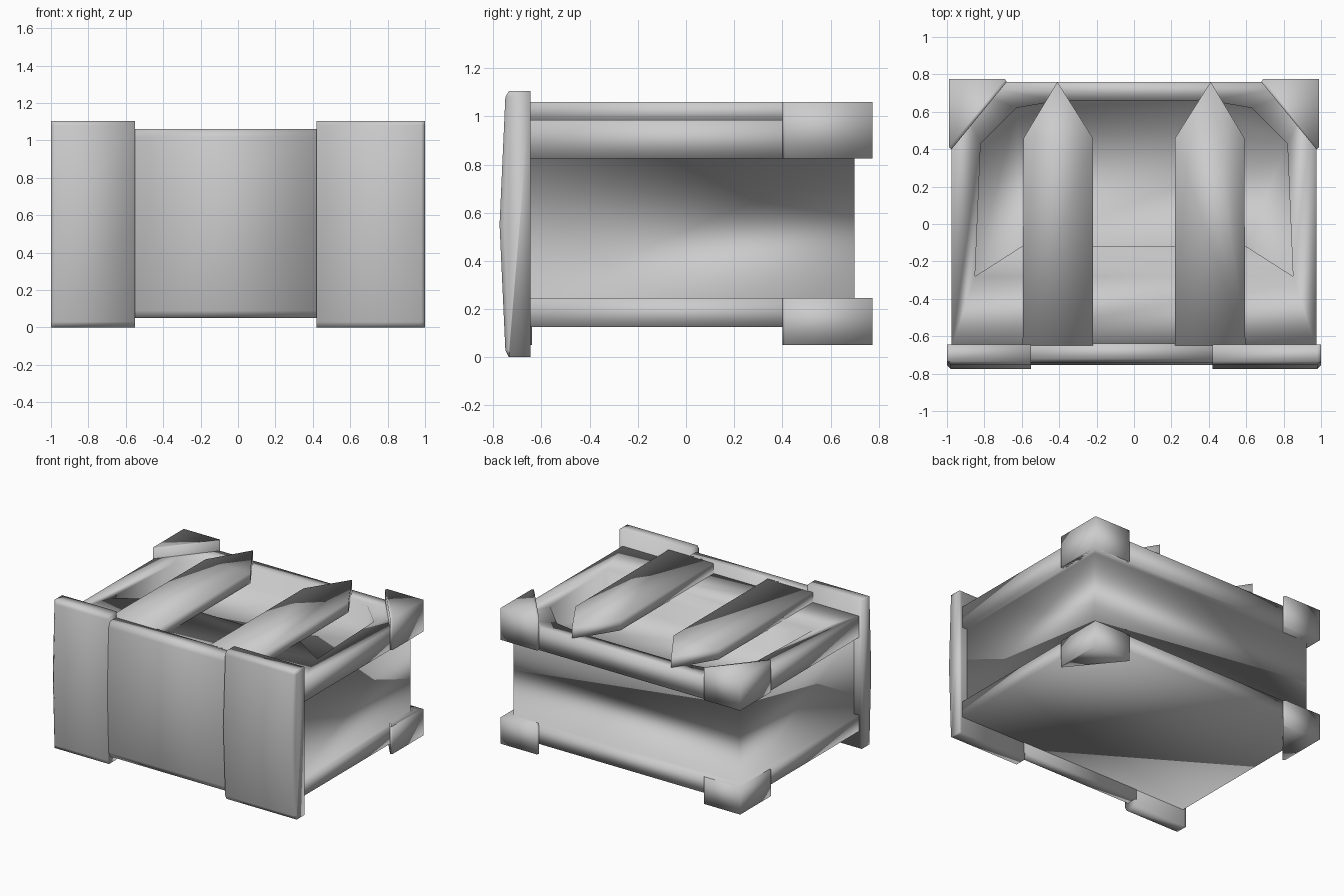
import bpy, bmesh
from mathutils import Vector

if "Cube" in bpy.data.objects:
    bpy.data.objects.remove(bpy.data.objects["Cube"])


def finish(name, bm):
    """Turn a bmesh into a fully smooth-shaded object."""
    bmesh.ops.recalc_face_normals(bm, faces=bm.faces)
    for f in bm.faces:
        f.smooth = True
    me = bpy.data.meshes.new(name)
    bm.to_mesh(me)
    bm.free()
    ob = bpy.data.objects.new(name, me)
    bpy.context.collection.objects.link(ob)
    return ob


def loft(name, loops):
    """Skin a stack of equal-length closed loops and cap both ends."""
    bm = bmesh.new()
    rings = [[bm.verts.new(Vector(p)) for p in loop] for loop in loops]
    bm.faces.new(rings[0][::-1])
    bm.faces.new(rings[-1])
    n = len(rings[0])
    for a, b in zip(rings, rings[1:]):
        for i in range(n):
            j = (i + 1) % n
            bm.faces.new((a[i], a[j], b[j], b[i]))
    return finish(name, bm)


def prism(name, pts, z0, z1):
    return loft(name, [[(x, y, z) for x, y in pts] for z in (z0, z1)])


def rect(x, y1, z):
    return [(-x, -0.66, z), (x, -0.66, z), (x, y1, z), (-x, y1, z)]


# Crate body: lower rim, recessed walls and upper rim as one skin
body = loft("crate_body", [rect(0.975, 0.76, 0.125), rect(0.975, 0.76, 0.245),
                           rect(0.935, 0.70, 0.245), rect(0.935, 0.70, 0.825),
                           rect(0.975, 0.76, 0.825), rect(0.975, 0.76, 0.985)])

# Chamfered recess in the top of the body
half = [(0.60, -0.12), (0.85, -0.28), (0.82, 0.43), (0.63, 0.62), (0.40, 0.66)]
opening = half + [(-x, y) for x, y in reversed(half)]
cutter = prism("recess_cutter", opening, 0.83, 1.2)
cutter.hide_render = True
mod = body.modifiers.new("recess", 'BOOLEAN')
mod.operation = 'DIFFERENCE'
mod.solver = 'EXACT'
mod.object = cutter
bpy.context.view_layer.objects.active = body
bpy.ops.object.modifier_apply(modifier=mod.name)
bpy.data.objects.remove(cutter)
body.data.polygons.foreach_set("use_smooth", [True] * len(body.data.polygons))

for side, s in (("left", -1), ("right", 1)):
    # Pointed top slat
    slat = [(s * x, y) for x, y in
            [(0.22, -0.65), (0.595, -0.65), (0.59, 0.46), (0.41, 0.76), (0.22, 0.46)]]
    prism("top_slat_" + side, slat, 0.98, 1.06)
    # Triangular corner blocks at the back, top and bottom
    tri = [(s * x, y) for x, y in
           [(0.99, 0.775), (0.69, 0.775), (0.68, 0.76), (0.975, 0.40), (0.99, 0.41)]]
    prism("upper_corner_" + side, tri, 0.825, 1.06)
    prism("lower_corner_" + side, tri, 0.05, 0.245)


def slab(name, profile, xs):
    return loft(name, [[(x, y, z) for y, z in profile] for x in xs])


# Front panel between two bowed brackets
panel = [(-0.64, 0.05), (-0.72, 0.05), (-0.74, 0.09), (-0.755, 0.55),
         (-0.74, 1.02), (-0.72, 1.06), (-0.64, 1.06)]
slab("front_panel", panel, (-0.56, 0.43))
bracket = [(-0.645, 0), (-0.735, 0), (-0.75, 0.03), (-0.774, 0.55),
           (-0.75, 1.08), (-0.735, 1.105), (-0.645, 1.105)]
# outer end profile is set back, giving a narrow chamfer
end = [(max(y, -0.735 - 0.02 * (0.3 < z < 0.8)), z) for y, z in bracket]
for name, xs in (("left", (-1.0, -0.98, -0.55)), ("right", (0.42, 0.98, 1.0))):
    loops = [[(x, y, z) for y, z in (end if abs(x) == 1.0 else bracket)] for x in xs]
    loft("front_bracket_" + name, loops)
